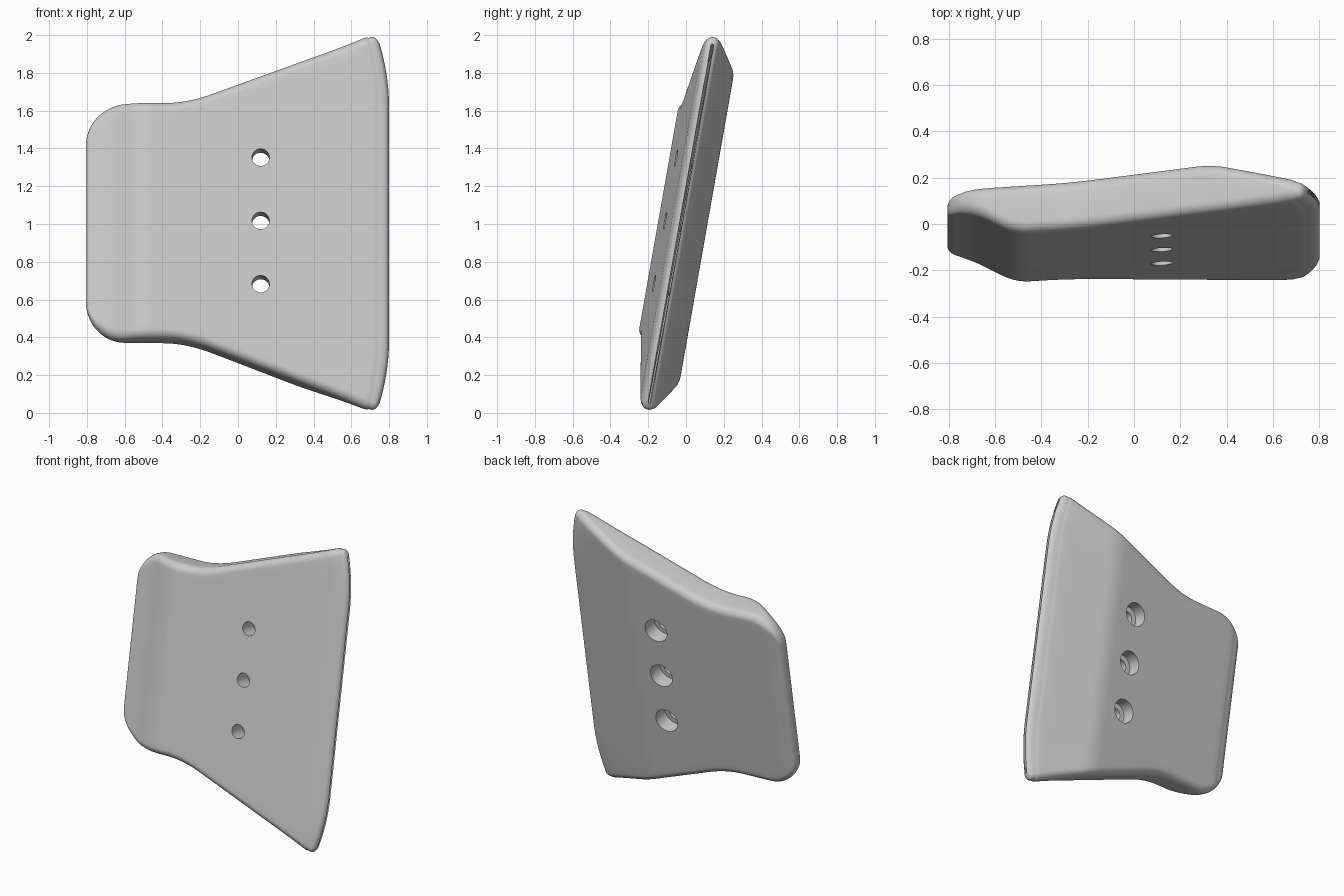
import bpy, bmesh, math

cube = bpy.data.objects.get("Cube")
if cube:
    bpy.data.objects.remove(cube, do_unlink=True)

LEFT, RIGHT = -0.805, 0.8
# Profiles along x: half height, front depth, back depth
HEIGHT = [(-0.6, 0.635), (-0.33, 0.635), (-0.2, 0.662), (0.4, 0.889),
          (0.76, 1.012), (0.785, 1.005), (0.8, 0.965)]
FRONT = [(LEFT, -0.03), (-0.785, -0.05), (-0.7, -0.056), (-0.51, -0.152),
         (-0.45, -0.147), (0.72, -0.077), (0.775, -0.068), (0.793, -0.052), (0.8, -0.035)]
BACK = [(LEFT, 0.005), (-0.792, 0.03), (-0.75, 0.046), (-0.6, 0.055),
        (0.33, 0.115), (0.75, 0.018), (0.785, 0.002), (0.8, -0.02)]


def linear(table, x):
    for (x0, y0), (x1, y1) in zip(table, table[1:]):
        if x <= x1:
            return y0 + (y1 - y0) * max(0, x - x0) / (x1 - x0)
    return table[-1][1]


def soft(table, x):
    """Table value with its corners rounded off."""
    w = max(0, min(0.06, x - LEFT, RIGHT - x))
    return sum(linear(table, x + w * k / 6) for k in range(-6, 7)) / 13


def half_height(x):
    h = soft(HEIGHT, x)
    if x < -0.6:
        u = (-0.6 - x) / (-0.6 - LEFT)
        h -= 0.215 * (1 - math.sqrt(max(0, 1 - u * u)))
    return h


def section(x):
    """Rounded rectangle across the plate at x, as (depth, height)."""
    h, f, b = half_height(x), soft(FRONT, x), soft(BACK, x)
    r = min(0.05, (b - f) * 0.48)
    pts = []
    for cy, cz, start in ((f + r, -h + r, 270), (b - r, -h + r, 0),
                          (b - r, h - r, 90), (f + r, h - r, 180)):
        # each arc turns a quarter from one face to the next
        for k in range(9):
            a = math.radians(start - 90 + 90 * k / 8)
            pts.append((cy + r * math.cos(a), cz + r * math.sin(a)))
        if start == 0 or start == 180:
            end = -cz
            pts += [(pts[-1][0], cz + (end - cz) * k / 40) for k in range(1, 40)]
    return pts


def finish(name, bm):
    bmesh.ops.recalc_face_normals(bm, faces=bm.faces)
    mesh = bpy.data.meshes.new(name)
    bm.to_mesh(mesh)
    bm.free()
    obj = bpy.data.objects.new(name, mesh)
    bpy.context.collection.objects.link(obj)
    return obj


# Plate body lofted through the sections, denser at both ends
ends = [1 - math.cos(math.pi / 2 * k / 18) for k in range(18)]
stations = [LEFT + (-0.6 - LEFT) * e for e in ends]
stations += [-0.6 + 1.3 * k / 65 for k in range(65)]
stations += [RIGHT - 0.1 * e for e in reversed(ends)]
bm = bmesh.new()
rings = []
for x in stations:
    bow = max(0, min(1, (x - 0.4) / 0.4))
    rings.append([bm.verts.new((x - bow * 0.42 * max(0, abs(z) - 0.62) ** 2, y, z))
                  for y, z in section(x)])
for a, b in zip(rings, rings[1:]):
    for i in range(len(a)):
        j = (i + 1) % len(a)
        bm.faces.new((a[i], a[j], b[j], b[i]))
bm.faces.new(rings[0])
bm.faces.new(rings[-1])
plate = finish("mounting_plate", bm)

# Screw holes: through bore plus wider recess at the back
for radius, y0, y1 in ((0.046, -0.3, 0.3), (0.08, 0.005, 0.3)):
    bm = bmesh.new()
    for z in (-0.34, 0, 0.34):
        made = bmesh.ops.create_cone(bm, cap_ends=True, segments=40, radius1=radius,
                                     radius2=radius, depth=y1 - y0)["verts"]
        for v in made:
            v.co = (v.co.x + 0.12, v.co.z + (y0 + y1) / 2, z - v.co.y)
    cutter = finish("hole_cutter", bm)
    cutter.hide_render = True
    mod = plate.modifiers.new("holes", "BOOLEAN")
    mod.operation, mod.solver, mod.object = "DIFFERENCE", "EXACT", cutter
    bpy.context.view_layer.objects.active = plate
    bpy.ops.object.modifier_apply(modifier=mod.name)
    bpy.data.objects.remove(cutter, do_unlink=True)

# Single grey material
grey = bpy.data.materials.new("light_grey")
grey.use_nodes = True
colour = (0.6, 0.6, 0.6, 1)
grey.diffuse_color = colour
grey.node_tree.nodes["Principled BSDF"].inputs["Base Color"].default_value = colour
plate.data.materials.clear()
plate.data.materials.append(grey)

bpy.ops.object.select_all(action="DESELECT")
plate.select_set(True)
bpy.context.view_layer.objects.active = plate
bpy.ops.object.shade_smooth_by_angle(angle=math.radians(35))

# Lean the plate backwards
plate.rotation_euler.x = math.radians(-10)
plate.location.z = 0.998
